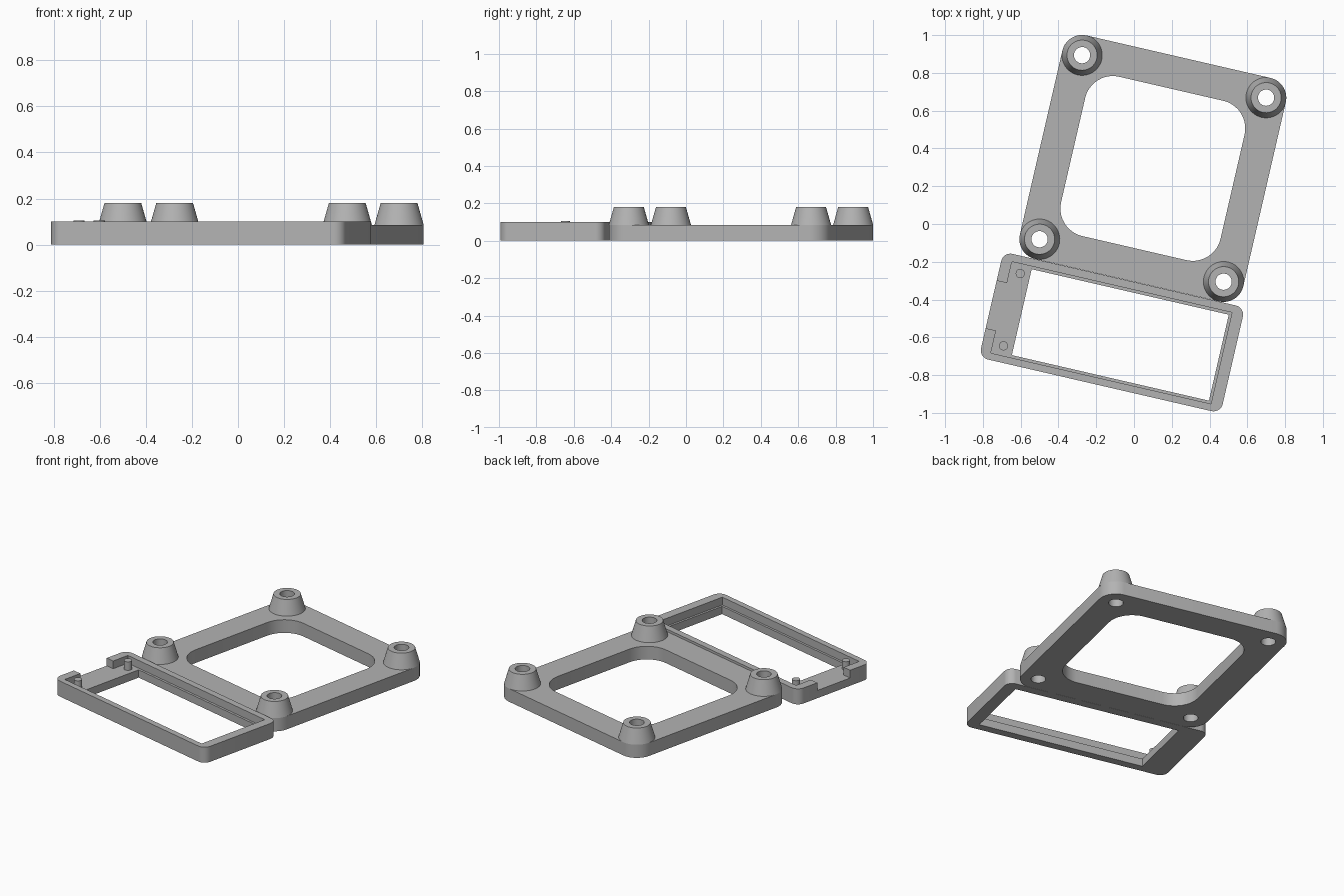
import bpy, bmesh, math

if "Cube" in bpy.data.objects:
    bpy.data.objects.remove(bpy.data.objects["Cube"])

TURN = math.radians(-13)      # both parts share the same turn about z
PLATE_V = 0.309               # plate centre along the turned y axis
PLATE_U = 0.031
PLATE_TOP = 0.085
TRAY_TOP = 0.1
FLOOR = 0.05

grey = bpy.data.materials.new("light grey plastic")
grey.use_nodes = True
colour = (0.45, 0.45, 0.45, 1)
grey.diffuse_color = colour
grey.node_tree.nodes["Principled BSDF"].inputs["Base Color"].default_value = colour


def finish(name, bm):
    bmesh.ops.recalc_face_normals(bm, faces=bm.faces)
    mesh = bpy.data.meshes.new(name)
    bm.to_mesh(mesh)
    bm.free()
    mesh.materials.append(grey)
    ob = bpy.data.objects.new(name, mesh)
    ob.rotation_euler.z = TURN
    bpy.context.collection.objects.link(ob)
    return ob


def block(name, u0, u1, v0, v1, z0, z1, radius=0.0, steps=10):
    """Upright block with rounded corners."""
    pts = []
    corners = [(u1, v1, -1, -1), (u0, v1, 1, -1), (u0, v0, 1, 1), (u1, v0, -1, 1)]
    for q, (u, v, su, sv) in enumerate(corners):
        for i in range(steps + 1 if radius else 1):
            a = math.pi / 2 * (q + i / steps)
            pts.append((u + radius * (su + math.cos(a)), v + radius * (sv + math.sin(a))))
    bm = bmesh.new()
    base = bm.faces.new([bm.verts.new((u, v, z0)) for u, v in pts])
    top = bmesh.ops.extrude_face_region(bm, geom=[base], use_keep_orig=True)["geom"]
    verts = [g for g in top if isinstance(g, bmesh.types.BMVert)]
    bmesh.ops.translate(bm, verts=verts, vec=(0, 0, z1 - z0))
    return finish(name, bm)


def lathe(name, u, v, profile, closed=False, sides=48):
    """Turn a (radius, height) profile about a vertical axis."""
    bm = bmesh.new()
    rings = []
    for r, z in profile:
        angles = [math.tau * i / sides for i in range(sides)]
        rings.append([bm.verts.new((u + r * math.cos(a), v + r * math.sin(a), z)) for a in angles])
    for low, high in zip(rings, rings[1:]):
        for i in range(sides):
            j = (i + 1) % sides
            bm.faces.new((low[i], low[j], high[j], high[i]))
    if closed:
        bm.faces.new(rings[0])
        bm.faces.new(rings[-1])
    return finish(name, bm)


def cut(target, cutters):
    """Subtract the cutters and discard them."""
    for c in cutters:
        c.hide_render = True
        mod = target.modifiers.new("cut", "BOOLEAN")
        mod.operation = "DIFFERENCE"
        mod.solver = "EXACT"
        mod.object = c
    bpy.context.view_layer.update()
    result = bpy.data.meshes.new_from_object(
        target.evaluated_get(bpy.context.evaluated_depsgraph_get()))
    target.modifiers.clear()
    target.data = result
    for c in cutters:
        bpy.data.objects.remove(c)


# Square mounting plate with a rounded opening and four screw holes
half, opening = 0.607, 0.433
plate = block("mounting_plate", PLATE_U - half, PLATE_U + half,
              PLATE_V - half, PLATE_V + half, 0, PLATE_TOP, 0.107)
cutters = [block("opening_cutter", PLATE_U - opening, PLATE_U + opening,
                 PLATE_V - opening, PLATE_V + opening, -0.1, 0.3, 0.15)]
parts = [plate]
for side, su in (("left", 1), ("right", -1)):
    for end, sv in (("front", -1), ("back", 1)):
        u, v = PLATE_U + su * 0.5, PLATE_V + sv * 0.5
        cutters.append(lathe("hole_cutter", u, v, [(0.043, -0.1), (0.043, 0.3)], True))
        # Tapered hollow standoff
        parts.append(lathe(f"{end}_{side}_standoff", u, v,
                           [(0.107, PLATE_TOP), (0.08, 0.18), (0.043, 0.18), (0.043, PLATE_TOP)]))
cut(plate, cutters)

# Shallow tray: pocket, through window and notch in its right wall
tray = block("bezel_tray", -0.641, 0.672, -0.873, -0.299, 0, TRAY_TOP, 0.05)
cut(tray, [
    block("pocket_cutter", -0.585, 0.611, -0.836, -0.340, FLOOR, 0.3),
    block("window_cutter", -0.474, 0.597, -0.822, -0.355, -0.1, 0.2),
    block("notch_cutter", -0.8, -0.55, -0.714, -0.456, FLOOR, 0.25),
])
parts.append(tray)

# Locating pegs on the tray floor
for name, v in (("back_peg", -0.391), ("front_peg", -0.784)):
    parts.append(lathe(name, -0.528, v, [(0.024, FLOOR - 0.01), (0.024, 0.105)], True, 24))

# Smooth the curved walls, keep edges crisp
bpy.ops.object.select_all(action="DESELECT")
for ob in parts:
    ob.select_set(True)
bpy.context.view_layer.objects.active = plate
bpy.ops.object.shade_smooth_by_angle(angle=math.radians(30))
